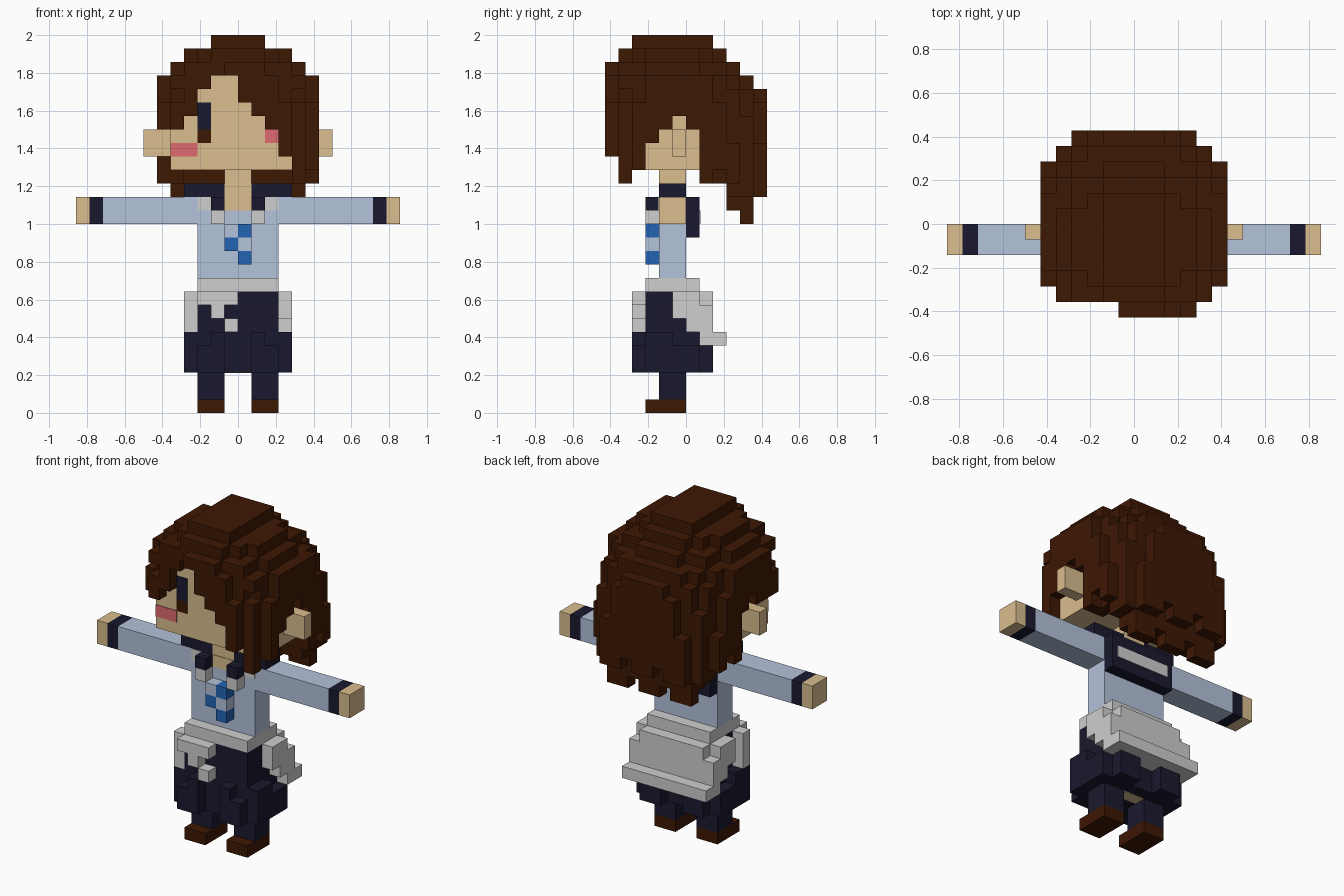
import bpy, bmesh
from mathutils import Vector

if "Cube" in bpy.data.objects:
    bpy.data.objects.remove(bpy.data.objects["Cube"])

U = 1 / 14  # size of one block


def material(name, rgb):
    m = bpy.data.materials.new(name)
    m.diffuse_color = (*rgb, 1)
    m.use_nodes = True
    m.node_tree.nodes["Principled BSDF"].inputs["Base Color"].default_value = m.diffuse_color
    return m


BROWN = material("hair_brown", (0.048, 0.009, 0.001))
SKIN = material("skin", (0.70, 0.51, 0.275))
SHIRT = material("shirt_blue", (0.456, 0.539, 0.705))
NAVY = material("navy", (0.0095, 0.0095, 0.0275))
WHITE = material("cloth_white", (0.62, 0.62, 0.62))
PINK = material("blush_pink", (0.74, 0.144, 0.162))
BLUE = material("knot_blue", (0.016, 0.125, 0.456))


def finish(name, bm, mat):
    bmesh.ops.recalc_face_normals(bm, faces=bm.faces)
    me = bpy.data.meshes.new(name)
    bm.to_mesh(me)
    bm.free()
    me.materials.append(mat)
    ob = bpy.data.objects.new(name, me)
    bpy.context.collection.objects.link(ob)


def boxes(name, mat, *items, mirror=False):
    """Boxes given as x0, x1, y0, y1, z0, z1 in block units."""
    bm = bmesh.new()
    for b in items:
        sides = [b, (-b[1], -b[0], *b[2:])] if mirror else [b]
        for x0, x1, y0, y1, z0, z1 in sides:
            vs = bmesh.ops.create_cube(bm, size=1)["verts"]
            for v in vs:
                v.co = Vector(((x0 + x1) / 2 + v.co.x * (x1 - x0),
                               (y0 + y1) / 2 + v.co.y * (y1 - y0),
                               (z0 + z1) / 2 + v.co.z * (z1 - z0))) * U
    finish(name, bm, mat)


def voxels(name, mat, cells):
    """Outer skin of a set of unit blocks."""
    bm = bmesh.new()
    for c in cells:
        for axis in range(3):
            for s in (0, 1):
                n = list(c)
                n[axis] += 2 * s - 1
                if tuple(n) in cells:
                    continue
                ring = [(0, 0), (1, 0), (1, 1), (0, 1)]
                if not s:
                    ring.reverse()
                quad = []
                for a, b in ring:
                    p = list(c)
                    p[axis] += s
                    p[(axis + 1) % 3] += a
                    p[(axis + 2) % 3] += b
                    quad.append(bm.verts.new(Vector(p) * U))
                bm.faces.new(quad)
    bmesh.ops.remove_doubles(bm, verts=bm.verts, dist=1e-4)
    finish(name, bm, mat)


# Head, forehead and ears
HEAD = [(-5, 5, -4, 2, 18, 21), (-5, 5, -1, 0, 21, 22), (-4, 4, -4, 2, 21, 24), (-2, 0, -4, 2, 24, 25)]
boxes("head", SKIN, *HEAD)
boxes("ear", SKIN, (5, 7, -1, 0, 19, 21), mirror=True)
boxes("neck", SKIN, (-1, 1, -2, 0, 15, 18), (-1, 1, -2.05, -1, 15, 16.02))

# Face details
F = (-4.06, -4)
boxes("eye", NAVY, (-3, -2, *F, 21, 23))
boxes("eye_lower", BROWN, (-3, -2, *F, 20, 21))
boxes("blush", PINK, (-5, -3, *F, 19, 20), (2, 3, *F, 20, 21))

# Hair: rounded layers with a swept fringe, ear openings and ragged back
FRINGE = dict(zip(range(-5, 5), (21, 22, 24, 25, 25, 23, 22, 21, 19, 17)))
SIDE = {-4: 18, -3: 20, -2: 21, -1: 22, 0: 21, 1: 17, 2: 18}
BACK = {2: 18, 3: 15, 4: 14, 5: 16}
LAYERS = {27: (2, -4, 2, 20), 26: (4, -5, 3, 2.1), 25: (5, -6, 4, 2.1), 24: (6, -6, 5, 2.1)}


def hair_bottom(x, y):
    col = x if x >= 0 else -x - 1
    if y <= -5:
        return FRINGE.get(x, 18 if x > 0 else 21)
    if col == 5 and y <= 2:
        return max(SIDE[y], 21) if x < 0 and y < -2 else SIDE[y]
    if y >= 3:
        return max(BACK[y] + (x % 3 == 1), {5: 17, 4: 16}.get(col, 0))
    if y == 2:
        return 17 if col == 4 else 18
    if y == 1 and col == 4:
        return 17
    return 20


hair = set()
for z in range(14, 28):
    # lower layers become gradually squarer, sooner at the front
    soft = 2 + min(1, max(0, 23 - z) * 0.25)
    hx, y0, y1, p = LAYERS.get(z, (6, -6, 6, soft))
    yc, hy = (y0 + y1) / 2, (y1 - y0) / 2
    for x in range(-6, 6):
        for y in range(-6, 6):
            q = 3 if y < 0 and z < 23 else 2.4 if y < 0 and z < 25 else p
            inside = (abs(x + .5) / hx) ** q + (abs(y + .5 - yc) / hy) ** q <= 1
            if not inside or z < hair_bottom(x, y) or (y == -6 and x < -1):
                continue
            if any(b[0] <= x < b[1] and b[2] <= y < b[3] and b[4] <= z < b[5] for b in HEAD):
                continue
            hair.add((x, y, z))
voxels("hair", BROWN, hair)

# Shirt, sleeves, cuffs and hands
boxes("torso", SHIRT, (-3, 3, -2, 0, 10, 16))
boxes("sleeve", SHIRT, (3, 10, -2, 0, 14, 16), mirror=True)
boxes("cuff", NAVY, (10, 11, -2, 0, 14, 16), mirror=True)
boxes("hand", SKIN, (11, 12, -2, 0, 14, 16), mirror=True)

# Wide collar with pale trim
boxes("collar", NAVY, (1, 4, -2, 0, 16, 17), (1, 2, -3, -2, 15, 16), mirror=True)
boxes("collar_back", NAVY, (-3, 3, 0, 1, 13, 16))
boxes("collar_trim", WHITE, (1, 2, -3, -2, 14, 15), (2, 3, -2.06, -2, 15, 16), mirror=True)
boxes("collar_back_trim", WHITE, (-2.5, 2.5, 1, 1.06, 14, 15))

# Chest knot in two alternating blues
boxes("chest_knot", BLUE, (0, 1, -3, -2, 13, 14), (-1, 0, -3, -2, 12, 13), (0, 1, -3, -2, 11, 12))
boxes("chest_knot_pale", SHIRT, (-1, 0, -3, -2, 13, 14), (0, 1, -3, -2, 12, 13))

# Cloth tied round the waist
boxes("waist_cloth", WHITE, (-3, 3, -3, 1, 9, 10))
boxes("cloth_front", WHITE, (-4, -3, -3, -2, 6, 9), (-3, 0, -4, -3, 8, 9),
      (-2, -1, -4, -3, 7, 8), (-1, 0, -4, -3, 6, 7))
boxes("cloth_side", WHITE, (3, 4, -1, 1, 7, 9), (3, 4, 0, 1, 6, 7), mirror=True)
boxes("cloth_back", WHITE, (-3, 3, 1, 2, 8, 9), (-4, 4, 1, 2, 5, 8), (-4, 4, 2, 3, 5, 6))

# Baggy trousers, legs and shoes
boxes("trousers", NAVY, (-3, 3, -3, 1, 3, 9))
boxes("trouser_puff", NAVY, (3, 4, -3, -1, 3, 6), (3, 4, -1, 1, 3, 5), (1, 3, -4, -3, 3, 5),
      (1, 2, -4, -3, 5, 6), (1, 3, 1, 2, 3, 5), mirror=True)
boxes("trouser_seat", SKIN, (-1, 1, -1, 0, 2.95, 3.5))
boxes("leg", NAVY, (1, 3, -2, 0, 1, 3), mirror=True)
boxes("shoe", BROWN, (1, 3, -3, 0, 0, 1), mirror=True)
